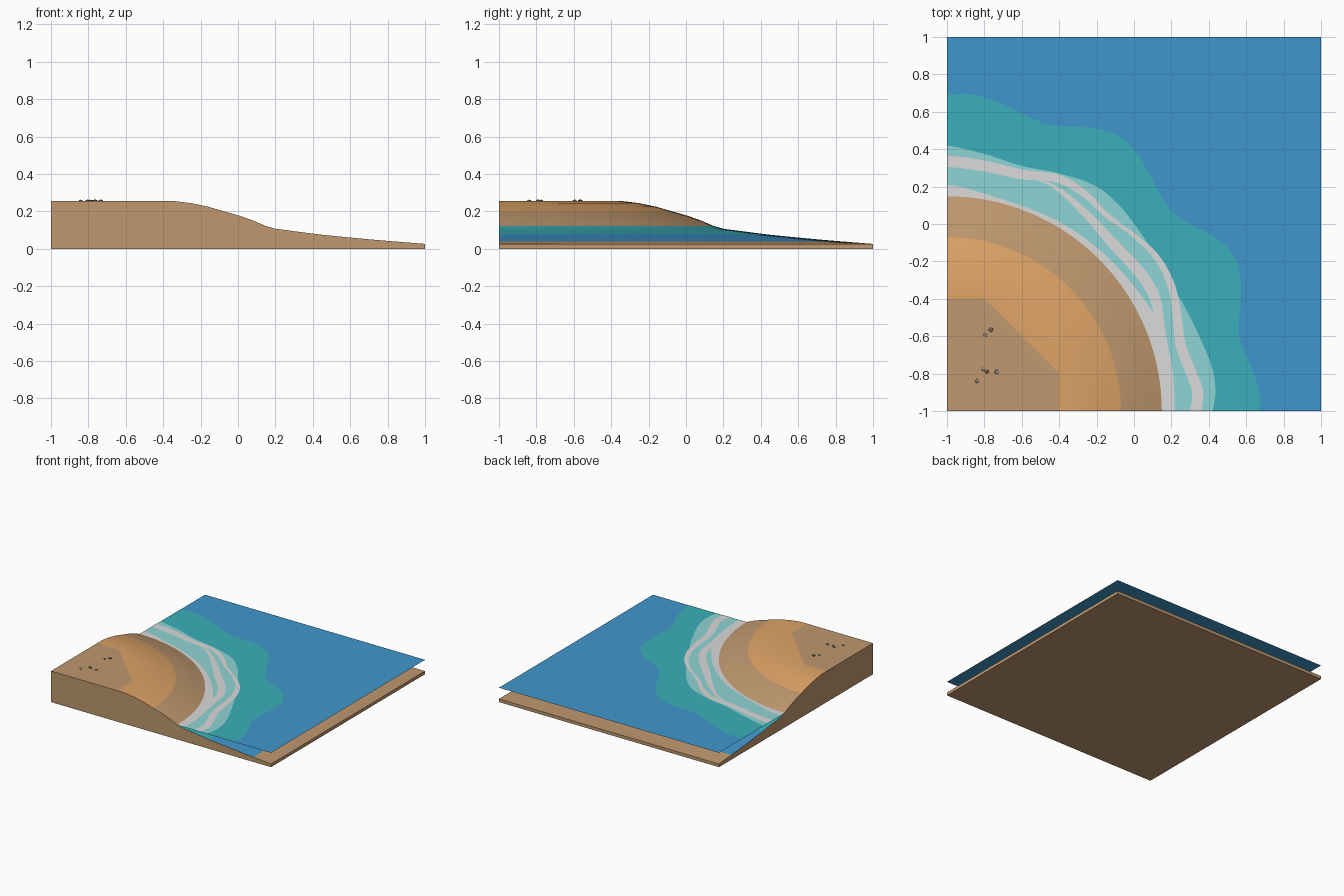
import bpy, bmesh, math, random
from mathutils import Vector

if "Cube" in bpy.data.objects:
    bpy.data.objects.remove(bpy.data.objects["Cube"])

random.seed(4)

def material(name, r, g, b):
    def lin(c):
        c = min(1, c / 255 / 0.92)
        return c / 12.92 if c < 0.04 else ((c + 0.055) / 1.055) ** 2.4
    m = bpy.data.materials.new(name)
    m.diffuse_color = (lin(r), lin(g), lin(b), 1)
    m.use_nodes = True
    m.node_tree.nodes["Principled BSDF"].inputs["Base Color"].default_value = m.diffuse_color
    return m

TAN = material("tan_sand", 176, 140, 102)
ORANGE = material("orange_sand", 204, 150, 94)
TEAL = material("teal_water", 53, 161, 171)
BLUE = material("deep_blue_water", 59, 138, 188)
LIGHT = material("pale_teal_water", 131, 196, 196)
FOAM = material("foam", 201, 201, 201)
GREY = material("grey_stone", 140, 138, 132)
BROWN = material("brown_stone", 112, 90, 68)

def finish(name, bm, mats, smooth=False):
    me = bpy.data.meshes.new(name)
    bm.to_mesh(me)
    bm.free()
    for m in mats:
        me.materials.append(m)
    ob = bpy.data.objects.new(name, me)
    bpy.context.collection.objects.link(ob)
    if smooth:
        bpy.context.view_layer.objects.active = ob
        ob.select_set(True)
        bpy.ops.object.shade_smooth_by_angle(angle=math.radians(30))
        ob.select_set(False)
    return ob

# Everything is laid out in polar form around the inland corner (-1, -1)
def polar(deg, r, z):
    a = math.radians(deg)
    return Vector((-1 + r * math.cos(a), -1 + r * math.sin(a), z))

def square_edge(deg):
    a = math.radians(deg)
    return 2 / max(math.cos(a), math.sin(a))

def plateau_edge(deg):
    a = math.radians(deg)
    c, s = math.cos(a), math.sin(a)
    return min(0.6 / max(c, s), 0.8 / (c + s))

def curve(pts):
    """Smooth radius-by-angle function through (angle, radius) points."""
    n = len(pts)
    def slope(i):
        a, b = pts[max(i - 1, 0)], pts[min(i + 1, n - 1)]
        return (b[1] - a[1]) / (b[0] - a[0])
    def f(d):
        i = max(k for k in range(n - 1) if pts[k][0] <= d or k == 0)
        (x0, y0), (x1, y1) = pts[i], pts[i + 1]
        h = x1 - x0
        t = (d - x0) / h
        return (y0 * (2*t**3 - 3*t*t + 1) + y1 * (3*t*t - 2*t**3)
                + h * slope(i) * (t**3 - 2*t*t + t) + h * slope(i + 1) * (t**3 - t*t))
    return f

# Sand block: height profile swept around the corner
profile = [(0.66, 0.255), (0.75, 0.244), (0.84, 0.225), (0.93, 0.199), (1.01, 0.176),
           (1.08, 0.151), (1.15, 0.121), (1.2, 0.107), (1.3, 0.094), (1.44, 0.076),
           (1.6, 0.060), (1.73, 0.048), (1.84, 0.039), (1.99, 0.027)]
corner = math.degrees(math.atan(1 / 3))
angles = sorted([i * 2.5 for i in range(37)] + [corner, 90 - corner])
bm = bmesh.new()
centre = bm.verts.new(polar(0, 0, 0.255))
rows = []
for d in angles:
    row = [bm.verts.new(polar(d, plateau_edge(d), 0.255))]
    row += [bm.verts.new(polar(d, r, z)) for r, z in profile]
    row.append(bm.verts.new(polar(d, square_edge(d), 0.026)))
    rows.append(row)
# colour by distance from the corner: plateau, dry sand, wet sand, sea floor, rim
limits = [0] + [r for r, z in profile]
def sand_colour(r):
    if r < 0.93: return 1
    if r < 1.15: return 0
    if r < 1.44: return 2
    if r < 1.84: return 3
    return 0
for a, b in zip(rows, rows[1:]):
    bm.faces.new((centre, a[0], b[0]))
    for k in range(len(a) - 1):
        f = bm.faces.new((a[k], a[k + 1], b[k + 1], b[k]))
        f.material_index = sand_colour(limits[k] + 0.01)
# walls and underside
rim = [e for e in bm.edges if e.is_boundary]
new = bmesh.ops.extrude_edge_only(bm, edges=rim)["geom"]
for v in new:
    if isinstance(v, bmesh.types.BMVert):
        v.co.z = 0
for f in new:
    if isinstance(f, bmesh.types.BMFace):
        f.material_index = 0
low = [e for e in new if isinstance(e, bmesh.types.BMEdge) and all(v.co.z == 0 for v in e.verts)]
bmesh.ops.contextual_create(bm, geom=low)
for f in bm.faces:
    if all(v.co.z == 0 for v in f.verts):
        f.material_index = 0
bmesh.ops.recalc_face_normals(bm, faces=bm.faces)
finish("sand_block", bm, [TAN, ORANGE, TEAL, BLUE], smooth=True)

# Water sheets: thin bands between two radius functions
def band(name, inner, outer, z, mat, start=0, end=90):
    bm = bmesh.new()
    steps = 90
    prev = None
    for i in range(steps + 1):
        d = start + (end - start) * i / steps
        pair = (bm.verts.new(polar(d, inner(d), z)), bm.verts.new(polar(d, outer(d), z)))
        if prev:
            bm.faces.new((prev[0], prev[1], pair[1], pair[0]))
        prev = pair
    finish(name, bm, [mat])

def shore(d):
    return 1.14

teal_edge = curve([(0, 1.66), (1.7, 1.68), (8.8, 1.64), (14.4, 1.61), (20.9, 1.68), (27.3, 1.744),
                   (32.4, 1.717), (37.6, 1.64), (41.7, 1.608), (47, 1.64), (54.5, 1.72),
                   (58.7, 1.732), (62, 1.709), (70.2, 1.626), (75.9, 1.64), (81.4, 1.679),
                   (86.6, 1.698), (90, 1.69)])
pale_edge = curve([(0, 1.42), (4, 1.439), (8.8, 1.437), (17.4, 1.404), (28, 1.382), (41.5, 1.403),
                   (50, 1.434), (56.3, 1.442), (64.7, 1.405), (73, 1.37), (81.7, 1.389), (90, 1.42)])
outer_wave = curve([(0, 1.33), (4.3, 1.344), (9.6, 1.318), (15.6, 1.298), (22, 1.328), (29.5, 1.375),
                    (36.5, 1.39), (43, 1.372), (51, 1.351), (56.9, 1.373), (64, 1.378),
                    (72.4, 1.327), (81.3, 1.325), (90, 1.335)])
inner_wave = curve([(0, 1.19), (20, 1.22), (30, 1.27), (45, 1.26), (55, 1.29), (65, 1.33), (72, 1.325)])
shore_foam = curve([(0, 1.215), (20, 1.23), (35, 1.2), (55, 1.18), (75, 1.17), (90, 1.21)])

def wave_width(d):
    return 0.01 + 0.02 * abs(math.cos(math.radians(2 * d)))

band("deep_water", shore, square_edge, 0.118, BLUE)
band("shallow_water", shore, teal_edge, 0.1192, TEAL)
band("pale_water", shore, pale_edge, 0.1204, LIGHT)
band("shore_foam", shore, shore_foam, 0.1216, FOAM)
band("outer_foam_wave", lambda d: outer_wave(d) - wave_width(d),
     lambda d: outer_wave(d) + wave_width(d), 0.1216, FOAM)
band("inner_foam_wave", lambda d: inner_wave(d) - 0.03 * math.sin(math.radians(d * 2.5)),
     lambda d: inner_wave(d) + 0.03 * math.sin(math.radians(d * 2.5)), 0.1222, FOAM, 0, 72)

# Small stones on the plateau
stones = [(-0.765, -0.565, 0.015), (-0.795, -0.595, 0.012), (-0.805, -0.775, 0.013),
          (-0.785, -0.79, 0.011), (-0.735, -0.79, 0.014), (-0.84, -0.84, 0.012)]
for i, (x, y, s) in enumerate(stones):
    bm = bmesh.new()
    bmesh.ops.create_icosphere(bm, subdivisions=1, radius=s)
    for v in bm.verts:
        v.co *= random.uniform(0.85, 1.1)
        v.co.z *= 0.5
        v.co += Vector((x, y, 0.257))
    finish("stone_%d" % (i + 1), bm, [BROWN if i % 3 == 0 else GREY])

# the level plateau polygon is plain tan
me = bpy.data.objects["sand_block"].data
for p in me.polygons:
    if len(p.vertices) == 3 and p.center.z > 0.25:
        p.material_index = 0
